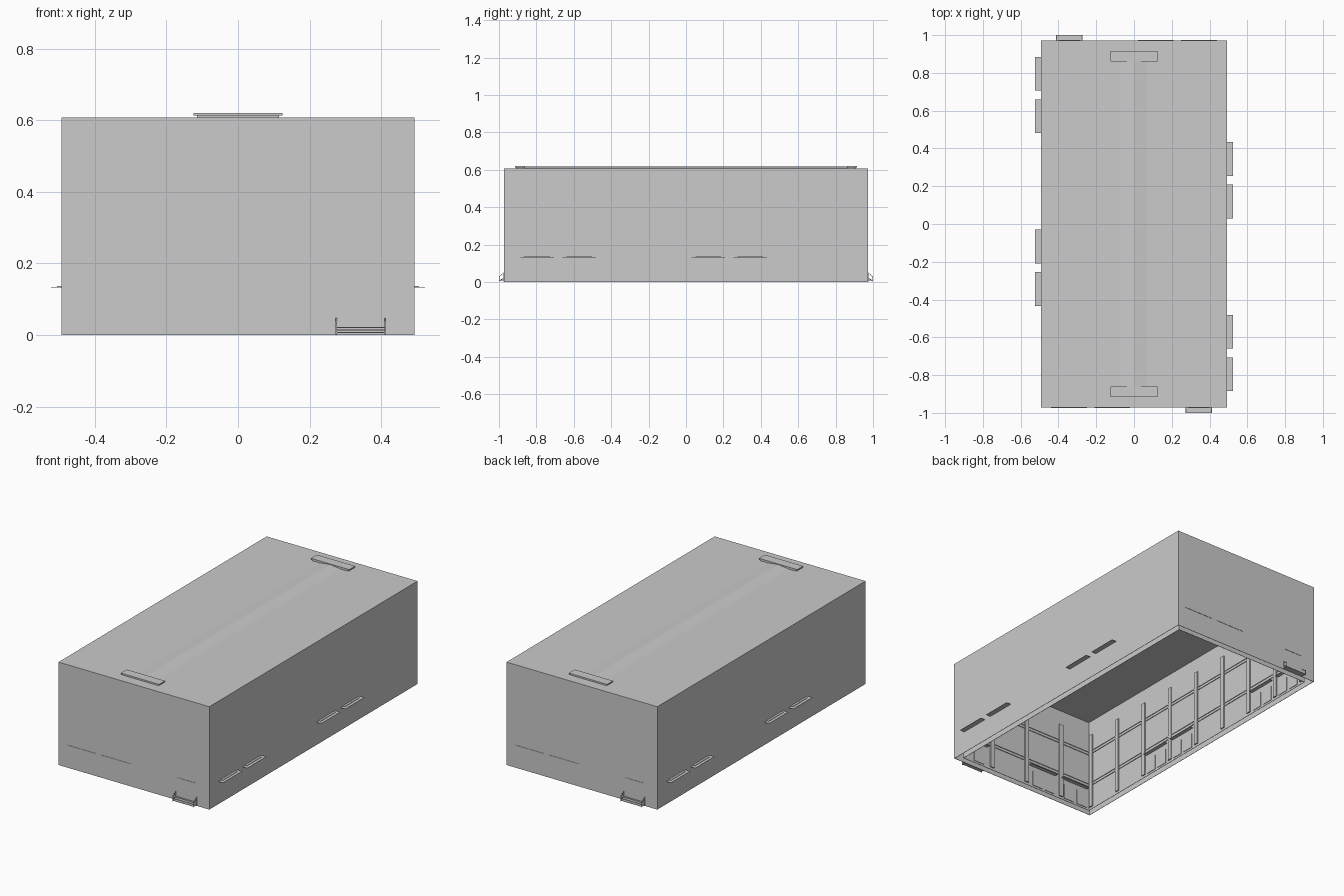
import bpy, bmesh

cube = bpy.data.objects.get("Cube")
if cube:
    bpy.data.objects.remove(cube, do_unlink=True)

grey = bpy.data.materials.new("plain grey")
grey.use_nodes = True
colour = (0.595, 0.595, 0.595, 1)
grey.diffuse_color = colour
grey.node_tree.nodes["Principled BSDF"].inputs["Base Color"].default_value = colour

W, D, H = 0.493, 0.972, 0.608    # half width, half depth, height
GAP = 0.036                      # space between outer skin and lining


def finish(name, bm):
    bmesh.ops.recalc_face_normals(bm, faces=bm.faces)
    mesh = bpy.data.meshes.new(name)
    bm.to_mesh(mesh)
    bm.free()
    mesh.materials.append(grey)
    obj = bpy.data.objects.new(name, mesh)
    bpy.context.collection.objects.link(obj)
    return obj


def add_prism(bm, profile, axis, lo, hi):
    """Extrude a closed profile along axis 'x' (points y, z) or 'y' (points x, z)."""
    def place(t, p):
        return (t, p[0], p[1]) if axis == "x" else (p[0], t, p[1])
    a = [bm.verts.new(place(lo, p)) for p in profile]
    b = [bm.verts.new(place(hi, p)) for p in profile]
    bm.faces.new(a)
    bm.faces.new(b[::-1])
    n = len(profile)
    for i in range(n):
        j = (i + 1) % n
        bm.faces.new((a[i], b[i], b[j], a[j]))


def add_box(bm, x, y, z):
    add_prism(bm, [(x[0], z[0]), (x[1], z[0]), (x[1], z[1]), (x[0], z[1])], "y", *y)


def boxes(name, specs):
    """Boxes as (x range, y range, z range), repeated half a turn round."""
    bm = bmesh.new()
    for s in (1, -1):
        for x, y, z in specs:
            add_box(bm, sorted(s * v for v in x), sorted(s * v for v in y), z)
    return finish(name, bm)


def shell(name, half_x, half_y, top):
    """Thin box open underneath."""
    bm = bmesh.new()
    add_box(bm, (-half_x, half_x), (-half_y, half_y), (0, top))
    bmesh.ops.recalc_face_normals(bm, faces=bm.faces)
    bottom = min(bm.faces, key=lambda f: f.calc_center_median().z)
    bmesh.ops.delete(bm, geom=[bottom], context="FACES_ONLY")
    obj = finish(name, bm)
    solid = obj.modifiers.new("thickness", "SOLIDIFY")
    solid.thickness = 0.002
    solid.offset = -1
    solid.use_even_offset = True


# Hollow hall with an inner lining
shell("hall_shell", W, D, H)
shell("inner_lining", W - GAP, D - GAP, 0.567)

# Shallow ridge cap with an overhanging plate at each end
bm = bmesh.new()
add_prism(bm, [(-0.07, H), (0.07, H), (0, H + 0.0085)], "y", -0.86, 0.86)
finish("ridge_cap", bm)
boxes("ridge_end_plate", [((-0.125, 0.125), (0.86, 0.915), (0.613, 0.62)),
                          ((-0.115, 0.115), (0.86, 0.91), (H, 0.613))])

# Thin canopies through the walls, with a raised fixing strip on the long sides
side_canopies = (-0.885, -0.66, 0.03, 0.255)
end_canopies = ((-0.44, 0.19), (-0.21, 0.19), (0.285, 0.115))
canopies = []
for y in side_canopies:
    canopies.append(((W - 0.06, 0.523), (y, y + 0.178), (0.132, 0.134)))
    canopies.append(((W, 0.506), (y + 0.02, y + 0.158), (0.134, 0.137)))
canopies += [((x, x + w), (-D - 0.002, -D + 0.06), (0.132, 0.134)) for x, w in end_canopies]
boxes("canopies", canopies)

# Open entrance steps: thin treads between the railings
treads = [((0.275, 0.41), (-D - 0.0093 * (3 - i), -D), (0.007 * i + 0.005, 0.007 * i + 0.008))
          for i in range(3)]
boxes("entrance_treads", treads)

# Step railings: posts, handrails and stringers
bm = bmesh.new()
for s in (1, -1):
    for x in (0.273, 0.409):
        xs = sorted((s * x, s * (x + 0.003)))
        for z in (0.05, 0.024):
            add_prism(bm, [(-s * D, z - 0.003), (-s, z - 0.023), (-s, z - 0.02), (-s * D, z)],
                      "x", *xs)
        for y, top in ((D + 0.001, 0.052), (0.997, 0.032)):
            add_box(bm, xs, sorted((-s * y, -s * (y + 0.003))), (0.002, top))
finish("step_railings", bm)

# Flat columns on the lining
side = W - GAP
end = D - GAP
columns = [((side - 0.009, side), (0.228 * i - 0.013, 0.228 * i + 0.013), (0.015, 0.475))
           for i in range(-4, 5)]
columns += [((x - 0.013, x + 0.013), (end - 0.009, end), (0.015, 0.475)) for x in (-0.25, 0, 0.25)]
boxes("wall_columns", columns)

# Paired wall rails at two heights
rails = []
for z in (0.15, 0.168, 0.355, 0.373):
    rails.append(((side - 0.006, side), (-end, end), (z, z + 0.004)))
    rails.append(((-side, side), (end - 0.006, end), (z, z + 0.004)))
boxes("wall_rails", rails)

# Door panels inside, two under each canopy
doors = []
for y in side_canopies:
    for k in (0.01, 0.1):
        doors.append(((side - 0.005, side), (y + k, y + k + 0.07), (0.012, 0.1)))
for x in (-0.44, -0.35, -0.21, -0.12, 0.305):
    doors.append(((x + 0.005, x + 0.075), (-end, -end + 0.005), (0.012, 0.1)))
boxes("inner_door_panels", doors)
